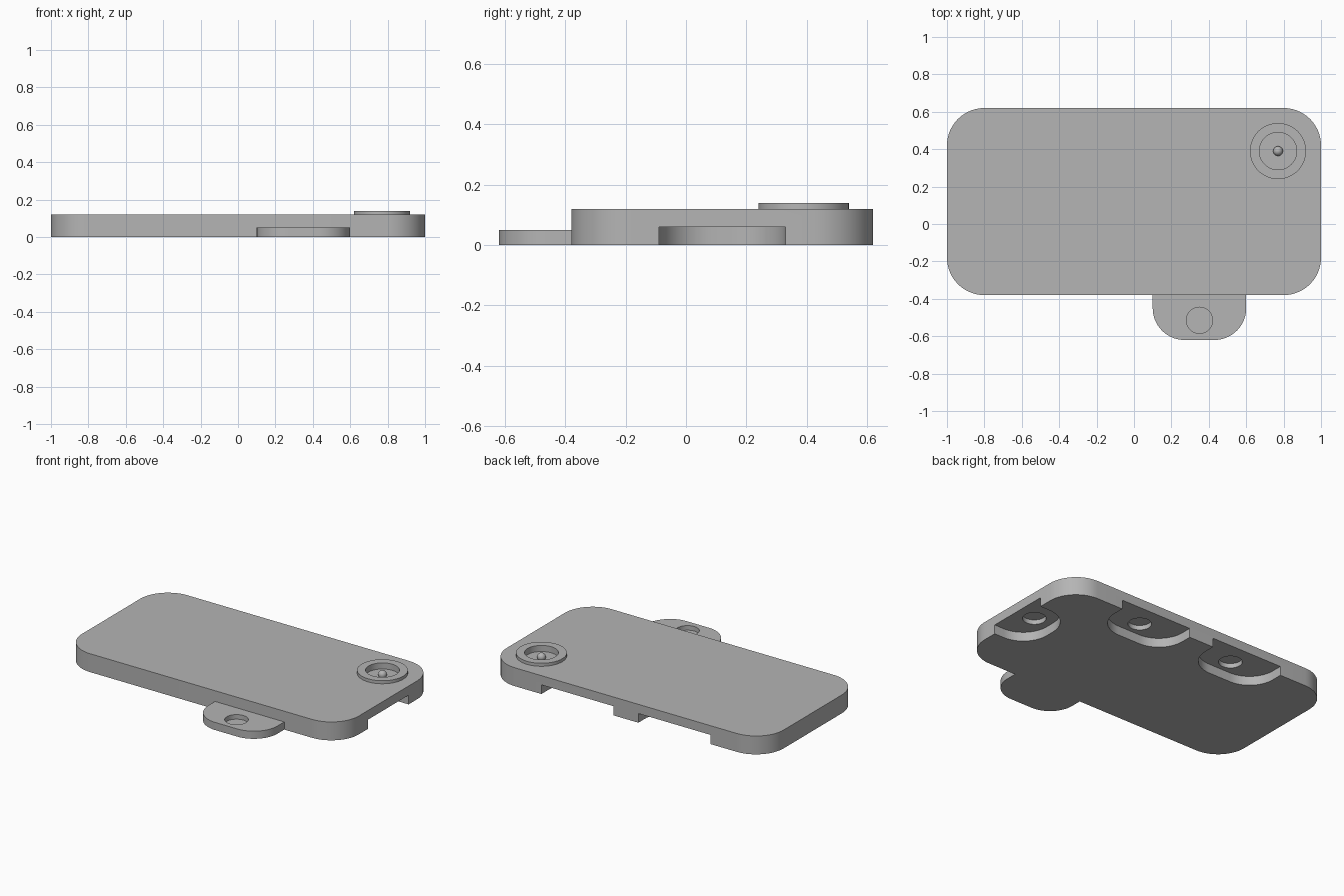
import bpy
import bmesh
from math import sin, cos, pi

cube = bpy.data.objects.get("Cube")
if cube:
    bpy.data.objects.remove(cube, do_unlink=True)

# Single matte grey plastic
GREY = (0.46, 0.46, 0.46, 1.0)
plastic = bpy.data.materials.new("grey_plastic")
plastic.use_nodes = True
plastic.diffuse_color = GREY
plastic.node_tree.nodes["Principled BSDF"].inputs["Base Color"].default_value = GREY


def rounded_box(x0, x1, y0, y1, r, round_corners="NE NW SW SE", steps=14):
    """Rectangle outline, anticlockwise, with the named corners rounded."""
    corners = [("NE", x1, y1, -1, -1), ("NW", x0, y1, 1, -1),
               ("SW", x0, y0, 1, 1), ("SE", x1, y0, -1, 1)]
    points = []
    for i, (name, x, y, sx, sy) in enumerate(corners):
        if name not in round_corners:
            points.append((x, y))
            continue
        for k in range(steps + 1):
            a = (i + k / steps) * pi / 2
            points.append((x + sx * r + r * cos(a), y + sy * r + r * sin(a)))
    return points


def circle(x, y, r, steps=48):
    return [(x + r * cos(2 * pi * k / steps), y + r * sin(2 * pi * k / steps))
            for k in range(steps)]


def prism(name, outline, z0, z1):
    """Extrude a flat outline between two heights."""
    bm = bmesh.new()
    base = bm.faces.new([bm.verts.new((x, y, z0)) for x, y in outline])
    top = bmesh.ops.extrude_face_region(bm, geom=[base])["geom"]
    bmesh.ops.translate(bm, vec=(0, 0, z1 - z0),
                        verts=[v for v in top if isinstance(v, bmesh.types.BMVert)])
    bmesh.ops.recalc_face_normals(bm, faces=bm.faces)
    mesh = bpy.data.meshes.new(name)
    bm.to_mesh(mesh)
    bm.free()
    mesh.materials.append(plastic)
    obj = bpy.data.objects.new(name, mesh)
    bpy.context.collection.objects.link(obj)
    return obj


def activate(obj):
    bpy.ops.object.select_all(action='DESELECT')
    obj.select_set(True)
    bpy.context.view_layer.objects.active = obj


def cut(target, outline, z0, z1):
    """Subtract an extruded outline from the target."""
    cutter = prism("cutter", outline, z0, z1)
    cutter.hide_render = True
    mod = target.modifiers.new("cut", 'BOOLEAN')
    mod.operation = 'DIFFERENCE'
    mod.solver = 'EXACT'
    mod.object = cutter
    activate(target)
    bpy.ops.object.modifier_apply(modifier=mod.name)
    bpy.data.objects.remove(cutter, do_unlink=True)


def smooth(obj):
    activate(obj)
    bpy.ops.object.shade_smooth_by_angle(angle=pi / 6)


RIGHT, LEFT, FRONT, BACK, TOP = 1.0, -1.0, -0.38, 0.62, 0.12
HOLE_R, CEILING = 0.07, 0.06
DIAL = (0.77, 0.39)

# Main plate
plate = prism("plate", rounded_box(LEFT, RIGHT, FRONT, BACK, 0.2), 0, TOP)

# Underside pockets along the back, each with a locking hole
for x in (-0.35, 0.35):
    cut(plate, rounded_box(x - 0.26, x + 0.26, BACK - 0.25, BACK + 0.1, 0.18, "SW SE"),
        -0.05, CEILING)
    cut(plate, circle(x, BACK - 0.15, HOLE_R), CEILING - 0.02, CEILING + 0.03)

# Underside pocket on the short end
mid = (FRONT + BACK) / 2
cut(plate, rounded_box(RIGHT - 0.25, RIGHT + 0.1, mid - 0.21, mid + 0.21, 0.18, "NW SW"),
    -0.05, CEILING)
cut(plate, circle(RIGHT - 0.13, mid, HOLE_R), CEILING - 0.02, CEILING + 0.03)

# Shallow recess under the ring
cut(plate, circle(*DIAL, 0.1), 0.1, TOP + 0.05)
smooth(plate)

# Connector tab with a blind hole
tab = prism("connector_tab", rounded_box(0.1, 0.6, -0.62, FRONT, 0.17, "SW SE"), 0, 0.05)
cut(tab, circle(0.35, -0.515, HOLE_R), 0.02, 0.1)
smooth(tab)

# Raised ring
ring = prism("raised_ring", circle(*DIAL, 0.15), TOP, 0.14)
cut(ring, circle(*DIAL, 0.1), 0.05, 0.2)
smooth(ring)

# Small ball at the centre of the ring
bpy.ops.mesh.primitive_uv_sphere_add(segments=24, ring_count=12, radius=0.026,
                                     location=(*DIAL, 0.112))
ball = bpy.context.object
ball.name = "centre_ball"
ball.data.materials.append(plastic)
smooth(ball)
